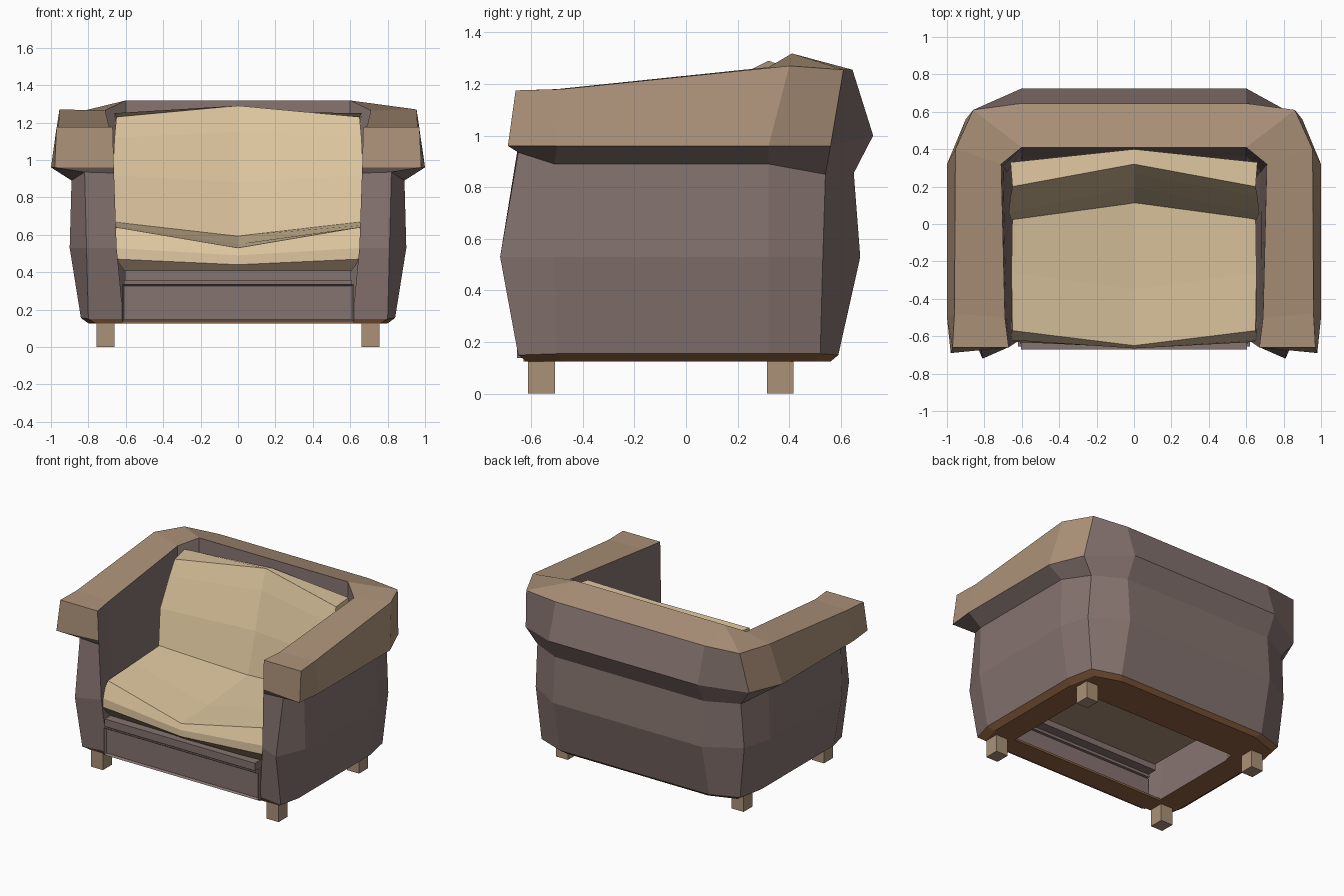
import bpy, bmesh
from mathutils import Vector

if "Cube" in bpy.data.objects:
    bpy.data.objects.remove(bpy.data.objects["Cube"])


def material(name, rgb):
    m = bpy.data.materials.new(name)
    m.diffuse_color = (*rgb, 1)
    m.use_nodes = True
    m.node_tree.nodes["Principled BSDF"].inputs["Base Color"].default_value = m.diffuse_color
    return m


MATS = [material("grey upholstery", (.235, .172, .16)),
        material("tan trim", (.41, .285, .19)),
        material("cream cushion", (.72, .56, .345)),
        material("brown base", (.28, .127, .053))]
GREY, TAN, CREAM, BROWN = range(4)


def finish(name, bm):
    bmesh.ops.remove_doubles(bm, verts=bm.verts, dist=1e-4)
    bmesh.ops.recalc_face_normals(bm, faces=bm.faces)
    me = bpy.data.meshes.new(name)
    bm.to_mesh(me)
    bm.free()
    for m in MATS:
        me.materials.append(m)
    ob = bpy.data.objects.new(name, me)
    bpy.context.collection.objects.link(ob)
    return ob


def mirrored(stations, skip=0):
    """Right-hand stations followed by their mirror images."""
    half = stations[:len(stations) - skip]
    return stations + [[(-x, y, z) for x, y, z in s] for s in reversed(half)]


def loft(name, stations, rule):
    """Skin closed profiles; rule(segment, level) gives the colour, segment -1 is an end cap."""
    bm = bmesh.new()
    rows = [[bm.verts.new(p) for p in s] for s in stations]
    n = len(rows[0])
    for i, (a, b) in enumerate(zip(rows, rows[1:])):
        for k in range(n):
            f = bm.faces.new((a[k], a[(k + 1) % n], b[(k + 1) % n], b[k]))
            f.material_index = rule(i, k)
    for r in (rows[0], rows[-1]):
        for k in range(n // 2 - 1):
            f = bm.faces.new((r[k], r[k + 1], r[n - 2 - k], r[n - 1 - k]))
            f.material_index = rule(-1, k)
    return finish(name, bm)


def box(name, lo, hi, mat, inset=None):
    bm = bmesh.new()
    bmesh.ops.create_cube(bm, size=1)
    for v in bm.verts:
        v.co = Vector([(l + h) / 2 + c * (h - l) for l, h, c in zip(lo, hi, v.co)])
    for f in bm.faces:
        f.material_index = mat
    if inset:
        bm.normal_update()
        front = [f for f in bm.faces if f.normal.y < -.9]
        bmesh.ops.inset_region(bm, faces=front, thickness=inset, depth=0)
        bmesh.ops.translate(bm, verts=front[0].verts, vec=(0, .015, 0))
    return finish(name, bm)


# U-shaped shell: bottom, belly, neck, roll underside, roll outer top, roll inner top
outer = [
    [(.8, -.65, .15), (.81, -.72, .53), (.82, -.65, .935), (.98, -.69, .96), (.97, -.66, 1.175), (.67, -.66, 1.175)],
    [(.84, -.5, .155), (.9, -.51, .53), (.89, -.51, .89), (1, -.5, .96), (.96, -.48, 1.18), (.69, -.5, 1.18)],
    [(.84, .32, .155), (.9, .32, .53), (.89, .32, .89), (1, .32, .96), (.955, .4, 1.27), (.71, .32, 1.265)],
    [(.8, .52, .155), (.84, .53, .53), (.82, .54, .85), (.9, .56, .96), (.86, .61, 1.255), (.6, .41, 1.318)],
    [(.6, .59, .15), (.6, .675, .53), (.6, .65, .855), (.6, .725, 1.0), (.6, .645, 1.255), (.6, .41, 1.318)]]
inner_foot = [(.61, -.62), (.62, -.48), (.62, .2), (.6, .28), (.6, .28)]
inner_levels = [(.96, .1), (.93, .12), (.53, .35), (.15, .95), (.125, 1)]

shell = []
for pts, (fx, fy) in zip(outer, inner_foot):
    bx, by, _ = pts[0]
    tx, ty, _ = pts[-1]
    inside = [(tx + (fx - tx) * t, ty + (fy - ty) * t, z) for z, t in inner_levels]
    shell.append([(bx * .95, by * .95, .125)] + pts + inside)


def shell_rule(seg, k):
    if k in (0, 11):
        return BROWN
    if k == 5 or (k == 4 and seg not in (3, 4, 5)):
        return TAN
    return GREY


loft("upholstered_shell", mirrored(shell), shell_rule)

# Seat cushion, sagging in the middle, with a tan lower band and underside
seat_side = [(.6, .22, .39), (.6, -.6, .40), (.655, -.63, .47), (.67, -.62, .53),
             (.65, -.57, .64), (.655, -.26, .65), (.65, .06, .67), (.65, .22, .62)]
seat_mid = [(0, .22, .39), (0, -.61, .40), (0, -.66, .44), (0, -.665, .49),
            (0, -.65, .53), (0, -.35, .55), (0, .14, .595), (0, .25, .58)]
loft("seat_cushion", mirrored([seat_side, seat_mid], 1),
     lambda s, k: TAN if s >= 0 and k in (0, 1) else CREAM)

# Back cushion, leaning and hollowed in the middle
back_side = [(.62, .3, .5), (.655, .02, .65), (.67, .06, .92), (.66, .15, 1.12),
             (.65, .2, 1.23), (.66, .33, 1.25)]
back_mid = [(0, .3, .5), (0, .11, .58), (0, .2, .88), (0, .27, 1.15),
            (0, .32, 1.29), (0, .4, 1.26)]
loft("back_cushion", mirrored([back_side, back_mid], 1), lambda s, k: CREAM)

# Front panel, rail above it and base strip below it
box("front_panel", (-.62, -.655, .138), (.62, -.59, .335), GREY, .014)
box("front_rail", (-.61, -.64, .335), (.61, -.57, .355), GREY)
box("seat_rail", (-.605, -.67, .355), (.605, -.5, .41), GREY)
box("front_base_strip", (-.62, -.63, .125), (.62, -.48, .14), BROWN)

# Legs
for side, sx in (("right", 1), ("left", -1)):
    for end, y in (("front", -.56), ("back", .365)):
        x = .708 * sx
        box(f"{end}_{side}_leg", (x - .048, y - .052, 0), (x + .048, y + .052, .14), TAN)
